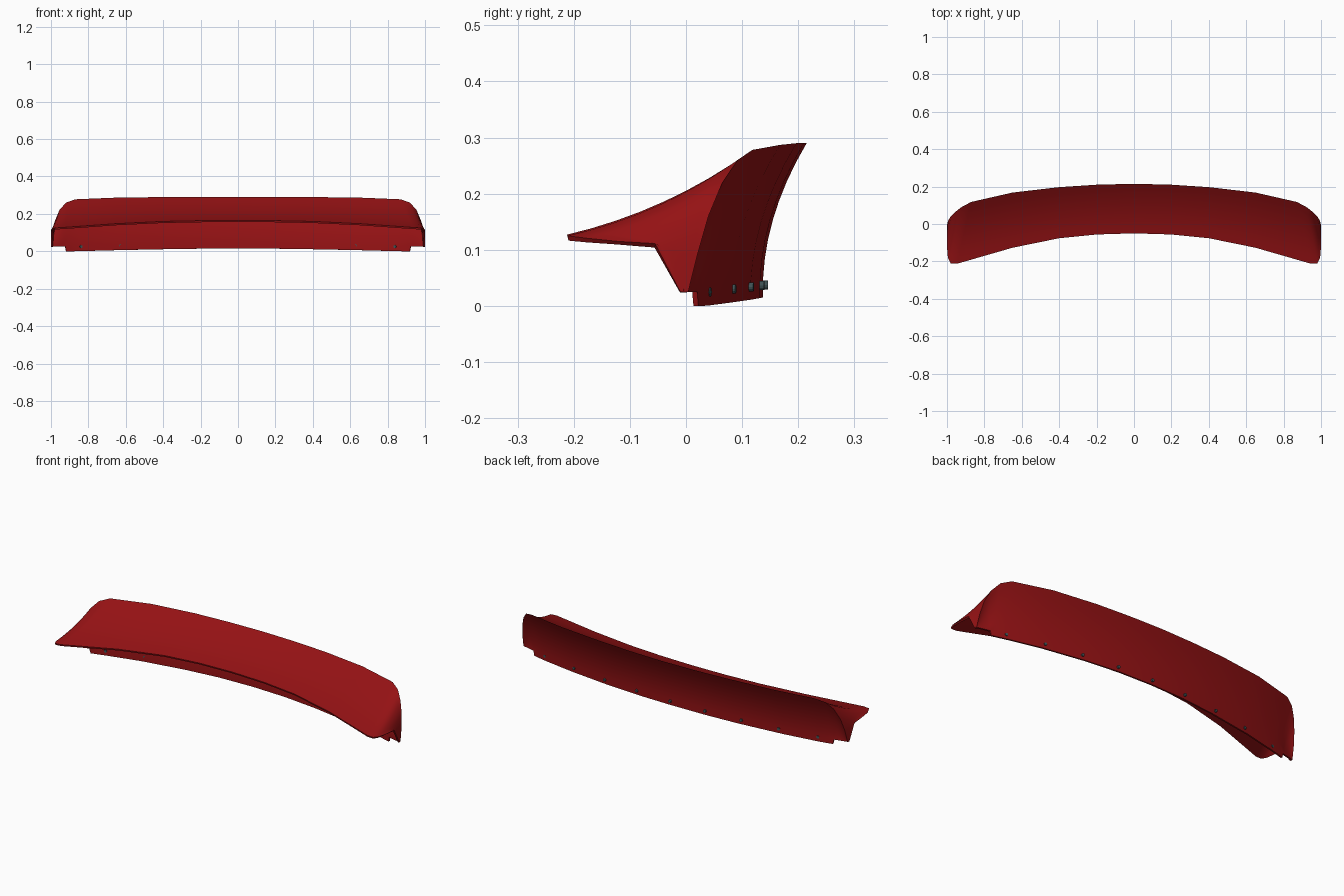
import bpy, bmesh, math
from mathutils import Vector

if "Cube" in bpy.data.objects:
    bpy.data.objects.remove(bpy.data.objects["Cube"])


def material(name, rgb):
    m = bpy.data.materials.new(name)
    m.diffuse_color = (*rgb, 1)
    m.use_nodes = True
    m.node_tree.nodes["Principled BSDF"].inputs["Base Color"].default_value = m.diffuse_color
    return m


RED = material("deep_red", (0.30, 0.006, 0.007))
STEEL = material("dark_teal_steel", (0.05, 0.085, 0.09))

# Rails of the right half, from the centre to the tip
LEADING = [(0, -.05, .165), (.2, -.056, .164), (.4, -.076, .16), (.65, -.127, .148), (.945, -.212, .127),
           (.98, -.211, .125), (.995, -.18, .121), (1, -.12, .115), (1, -.055, .111), (1, -.01, .025)]
LIP = [(0, .215, .29), (.2, .21, .29), (.4, .197, .29), (.65, .168, .287), (.87, .118, .278),
       (.92, .092, .26), (.955, .065, .22), (.98, .04, .16), (.993, .02, .09), (.998, .004, .025)]
BOTTOM = [(0, .137, .015), (.2, .132, .014), (.4, .115, .011), (.65, .08, .006), (.84, .042, .001),
          (.89, .03, 0), (.92, .022, 0), (.925, .02, .025), (.96, .012, .025), (.994, .004, .025)]
TOP_STEPS, BACK_STEPS = 8, 8


def bowed(a, b, f, sag):
    """Point between two rails, pushed off the straight line."""
    bow = 4 * f * (1 - f) * (b - a).length
    return a.lerp(b, f) + sag * bow


# Spoiler shell: deck from leading edge to lip, then concave back wall
bm = bmesh.new()
grid = []
for l, t, b in zip(LEADING, LIP, BOTTOM):
    l, t, b = Vector(l), Vector(t), Vector(b)
    pts = [bowed(l, t, i / TOP_STEPS, Vector((0, 0.02, -.045))) for i in range(TOP_STEPS + 1)]
    pts += [bowed(t, b, i / BACK_STEPS, Vector((0, -.075, 0))) for i in range(1, BACK_STEPS + 1)]
    grid.append([bm.verts.new(p) for p in pts])
for r0, r1 in zip(grid, grid[1:]):
    for j in range(len(r0) - 1):
        bm.faces.new((r0[j], r1[j], r1[j + 1], r0[j + 1]))
bmesh.ops.dissolve_degenerate(bm, dist=1e-5, edges=bm.edges[:])
mesh = bpy.data.meshes.new("spoiler_shell")
bm.to_mesh(mesh)
bm.free()
shell = bpy.data.objects.new("spoiler_shell", mesh)
bpy.context.collection.objects.link(shell)
mesh.materials.append(RED)
mirror = shell.modifiers.new("mirror", 'MIRROR')
mirror.use_clip = True
solid = shell.modifiers.new("wall", 'SOLIDIFY')
solid.thickness = 0.009
solid.offset = -1
bpy.context.view_layer.objects.active = shell
shell.select_set(True)
for name in ("mirror", "wall"):
    bpy.ops.object.modifier_apply(modifier=name)
bpy.ops.object.shade_smooth_by_angle(angle=math.radians(40))

# Mounting screws along the lower back edge
for i in range(-4, 5):
    x = i * 0.21
    y = 0.139 - 0.122 * (x / .92) ** 2
    z = 0.037 - 0.012 * (x / .84) ** 2
    out = Vector((0.29 * x, 1, 0)).normalized()
    bpy.ops.mesh.primitive_cylinder_add(vertices=12, radius=0.008, depth=0.014, location=(x, y, z),
                                        rotation=out.to_track_quat('Z', 'Y').to_euler())
    screw = bpy.context.object
    screw.name = f"mounting_screw_{i + 5}"
    screw.data.materials.append(STEEL)
